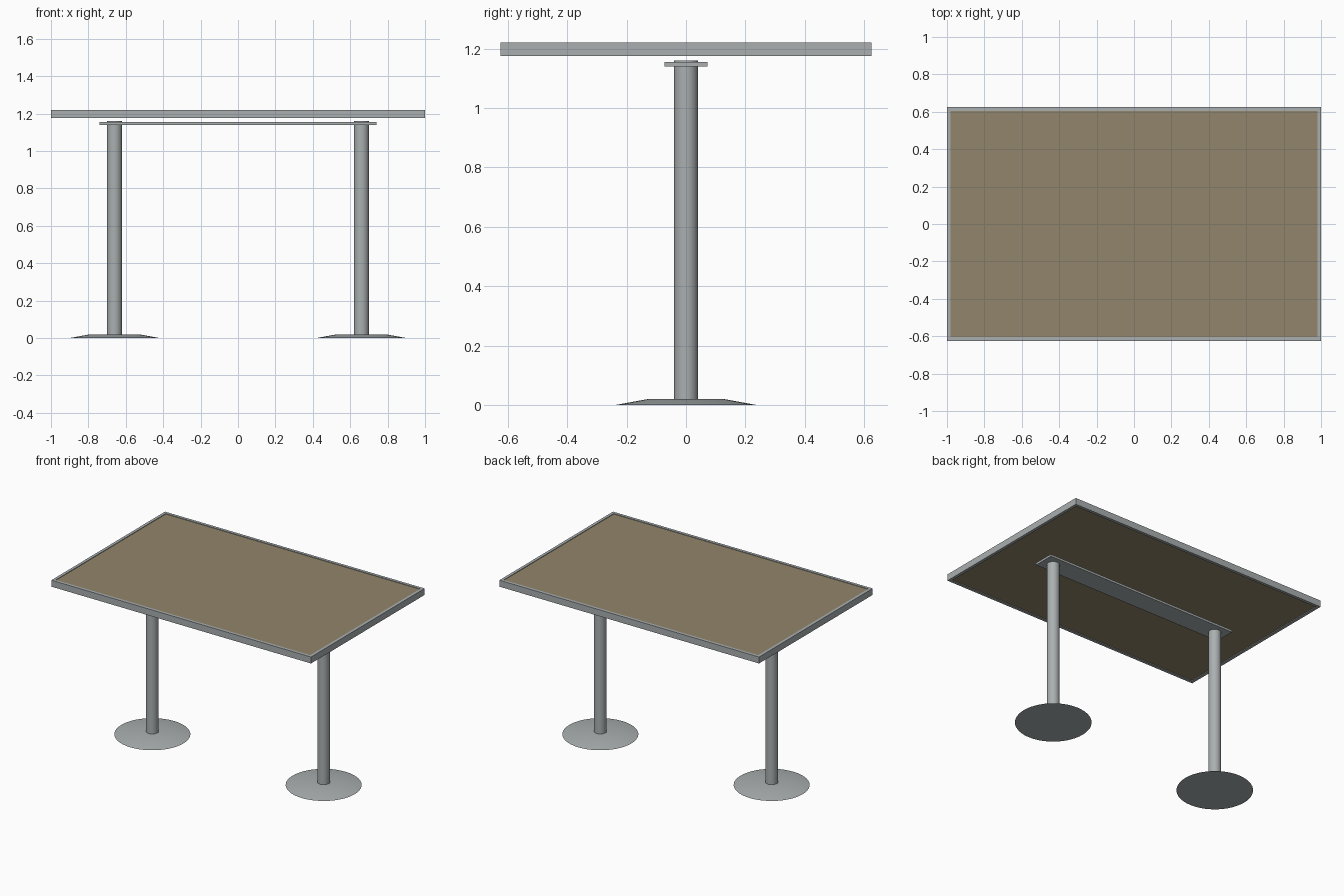
import bpy, bmesh, math

if "Cube" in bpy.data.objects:
    bpy.data.objects.remove(bpy.data.objects["Cube"])


def material(name, rgb):
    m = bpy.data.materials.new(name)
    m.diffuse_color = (*rgb, 1)
    m.use_nodes = True
    m.node_tree.nodes["Principled BSDF"].inputs["Base Color"].default_value = m.diffuse_color
    return m


METAL = material("grey metal", (0.40, 0.43, 0.43))
WOOD = material("brown wood", (0.29, 0.235, 0.145))


def finish(name, bm, mat, smooth=False):
    bmesh.ops.recalc_face_normals(bm, faces=bm.faces)
    me = bpy.data.meshes.new(name)
    bm.to_mesh(me)
    bm.free()
    me.materials.append(mat)
    ob = bpy.data.objects.new(name, me)
    bpy.context.collection.objects.link(ob)
    if smooth:
        bpy.ops.object.select_all(action='DESELECT')
        ob.select_set(True)
        bpy.context.view_layer.objects.active = ob
        bpy.ops.object.shade_smooth_by_angle(angle=math.radians(30))
    return ob


def box(name, hx, hy, z0, z1, mat):
    bm = bmesh.new()
    bmesh.ops.create_cube(bm, size=1)
    for v in bm.verts:
        v.co = (v.co.x * 2 * hx, v.co.y * 2 * hy, z0 + (v.co.z + 0.5) * (z1 - z0))
    return finish(name, bm, mat)


def turned(name, x, profile, mat, sides=48):
    """Stack of circles (radius, height), capped at both ends."""
    bm = bmesh.new()
    rings = [[bm.verts.new((x + r * math.cos(2 * math.pi * i / sides),
                            r * math.sin(2 * math.pi * i / sides), z))
              for i in range(sides)] for r, z in profile]
    for a, b in zip(rings, rings[1:]):
        for i in range(sides):
            j = (i + 1) % sides
            bm.faces.new((a[i], a[j], b[j], b[i]))
    bm.faces.new(rings[0])
    bm.faces.new(rings[-1])
    return finish(name, bm, mat, smooth=True)


def frame(name, hx, hy, width, z0, z1, mat):
    """Rectangular ring with mitred corners."""
    bm = bmesh.new()
    section = [(0, z0), (0, z1), (width, z1), (width, z0)]
    corners = [(-1, -1), (1, -1), (1, 1), (-1, 1)]
    rings = [[bm.verts.new((sx * (hx - d), sy * (hy - d), z)) for d, z in section]
             for sx, sy in corners]
    for k in range(4):
        a, b = rings[k], rings[(k + 1) % 4]
        for i in range(4):
            j = (i + 1) % 4
            bm.faces.new((a[i], a[j], b[j], b[i]))
    return finish(name, bm, mat)


# Table top: wooden board, slightly recessed in a metal rim
box("table_board", 0.98, 0.605, 1.18, 1.216, WOOD)
frame("table_rim", 1.0, 0.625, 0.02, 1.175, 1.22, METAL)

# Long plate joining the two legs under the top
box("support_plate", 0.74, 0.072, 1.14, 1.155, METAL)

# Two round legs on low disc feet
for side, x in (("left", -0.66), ("right", 0.66)):
    turned(f"{side}_leg", x, [(0.04, 0.015), (0.04, 1.159)], METAL)
    turned(f"{side}_foot", x, [(0.24, 0), (0.13, 0.02)], METAL)
